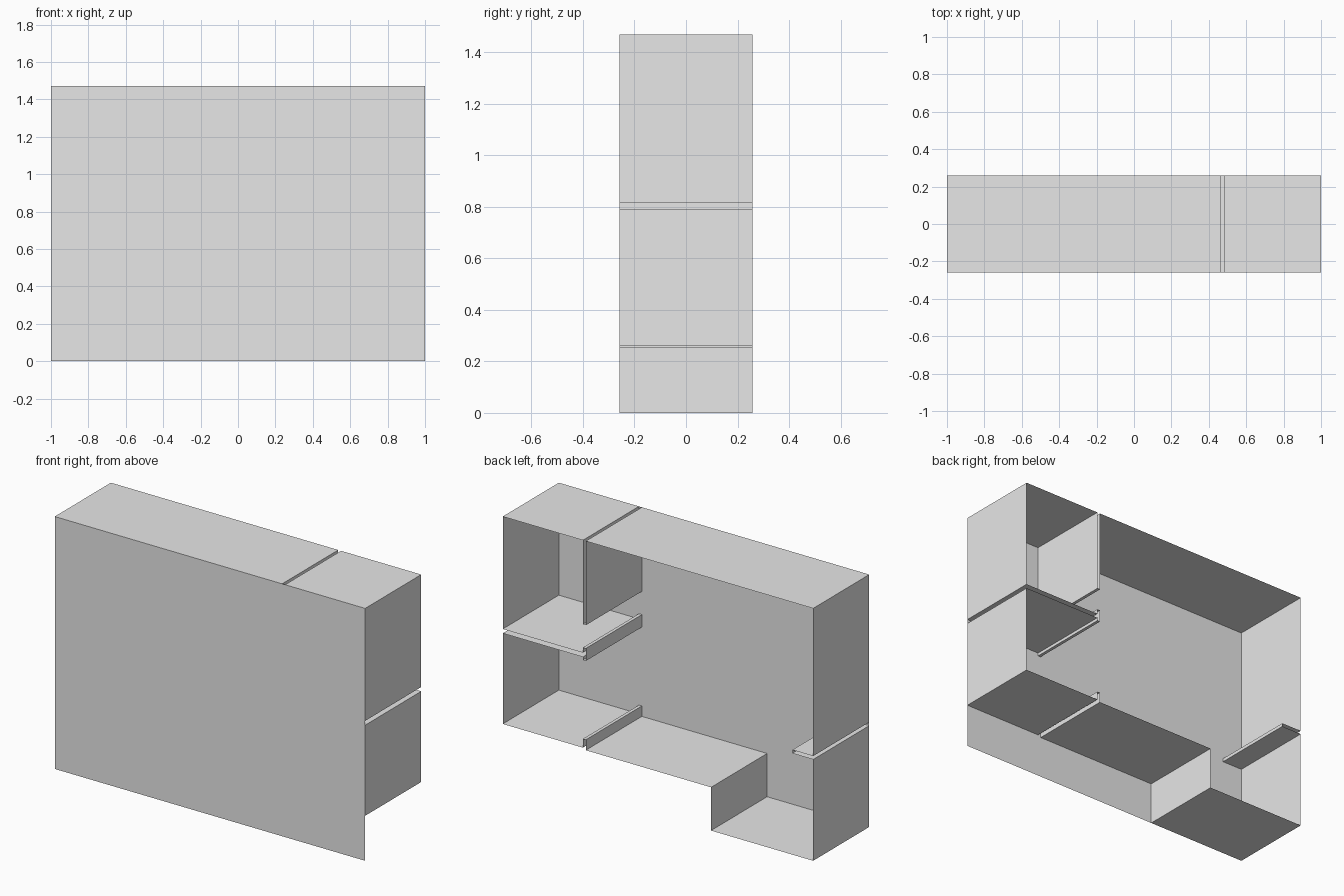
import bpy
import bmesh

if "Cube" in bpy.data.objects:
    bpy.data.objects.remove(bpy.data.objects["Cube"], do_unlink=True)

# Main sizes
TOP = 1.47
DEPTH = 0.258                    # half depth
WALL_A, WALL_B = 0.465, 0.484    # two faces of the partition wall
FLOOR_A, FLOOR_B = 0.252, 0.262  # main room and side room floors
SLAB_LOW, SLAB_HIGH = 0.79, 0.815
SHELF_LOW, SHELF_HIGH = 0.59, 0.61
SHELF_END = -0.866
STEP = -0.342

grey = bpy.data.materials.new("plain_grey")
grey.use_nodes = True
grey.diffuse_color = (0.8, 0.8, 0.8, 1)
grey.node_tree.nodes["Principled BSDF"].inputs["Base Color"].default_value = (0.8, 0.8, 0.8, 1)


def finish(name, bm):
    mesh = bpy.data.meshes.new(name)
    bm.to_mesh(mesh)
    bm.free()
    mesh.materials.append(grey)
    bpy.context.collection.objects.link(bpy.data.objects.new(name, mesh))


def sheet(name, path):
    """Sweep an (x, z) path through the full depth as thin flat walls."""
    bm = bmesh.new()
    front = [bm.verts.new((x, -DEPTH, z)) for x, z in path]
    back = [bm.verts.new((x, DEPTH, z)) for x, z in path]
    for i in range(len(path) - 1):
        bm.faces.new((front[i], back[i], back[i + 1], front[i + 1]))
    finish(name, bm)


# Front panel covering the whole section
bm = bmesh.new()
bm.faces.new([bm.verts.new((x, -DEPTH, z))
              for x, z in ((-1, 0), (1, 0), (1, TOP), (-1, TOP))])
finish("front_panel", bm)

# Sunken floor, step and main floor
sheet("stepped_floor", [(-1, 0), (STEP, 0), (STEP, FLOOR_A), (WALL_A, FLOOR_A)])

# Low sill of the lower opening
sheet("lower_sill", [(WALL_A, FLOOR_A), (WALL_A, 0.313),
                     (WALL_B, 0.313), (WALL_B, FLOOR_B)])

# Lower side room
sheet("lower_side_room", [(WALL_B, FLOOR_B), (1, FLOOR_B),
                          (1, SLAB_LOW), (WALL_B, SLAB_LOW)])

# Slab edge between the two openings
sheet("slab_edge", [(WALL_B, SLAB_LOW), (WALL_B, 0.772), (WALL_A, 0.772),
                    (WALL_A, 0.845), (WALL_B, 0.845), (WALL_B, SLAB_HIGH)])

# Upper side room
sheet("upper_side_room", [(WALL_B, SLAB_HIGH), (1, SLAB_HIGH), (1, TOP), (WALL_B, TOP)])

# Hollow partition hanging from the ceiling
sheet("upper_partition", [(WALL_B, TOP), (WALL_B, 0.98), (WALL_A, 0.98), (WALL_A, TOP)])

# Main ceiling and outer wall, with the hollow shelf folded into it
sheet("main_ceiling", [(WALL_A, TOP), (-1, TOP)])
sheet("outer_wall_with_shelf", [(-1, TOP), (-1, SHELF_HIGH), (SHELF_END, SHELF_HIGH),
                                (SHELF_END, SHELF_LOW), (-1, SHELF_LOW), (-1, 0)])
